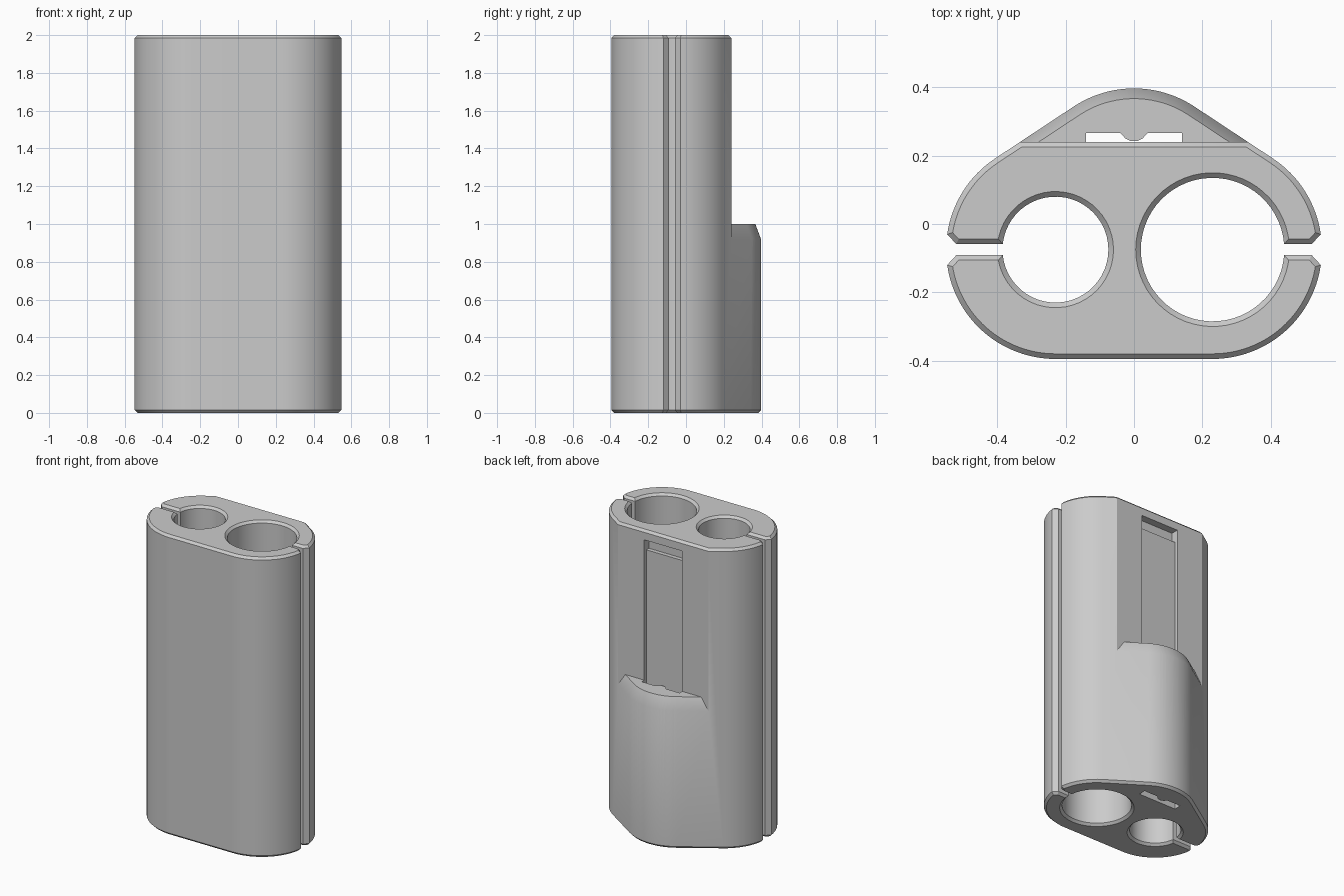
import bpy, bmesh
from math import sin, cos, asin, atan2, pi, radians

if "Cube" in bpy.data.objects:
    bpy.data.objects.remove(bpy.data.objects["Cube"])

HEIGHT, CHAMFER = 2.0, 0.015
CX, CY, BACK_Y = 0.23, -0.075, 0.077   # tube centres and back bulge centre
RADIUS, GAP, LIP = 0.32, 0.016, 0.045  # wall radius, half slit, half slit mouth
FLAT = 0.24                            # flat face on the upper back
TANGENT = atan2(CX, BACK_Y - CY)

grey = bpy.data.materials.new("light_grey")
grey.use_nodes = True
grey.diffuse_color = (0.6, 0.6, 0.6, 1)
grey.node_tree.nodes["Principled BSDF"].inputs["Base Color"].default_value = (0.6, 0.6, 0.6, 1)


def arc(x, y, r, start, end, n):
    return [(x + r * cos(start + (end - start) * i / n),
             y + r * sin(start + (end - start) * i / n)) for i in range(n + 1)]


def back_outline(r, start):
    """Right side, over the back bulge, to the left side."""
    return (arc(CX, CY, r, start, TANGENT, 16)
            + arc(0, BACK_Y, r, TANGENT, pi - TANGENT, 20)
            + arc(-CX, CY, r, pi - TANGENT, pi - start, 16))


def loft(name, rings, chamfer=0):
    """Solid between two matching rings of 3D points."""
    bm = bmesh.new()
    low, high = [[bm.verts.new(p) for p in ring] for ring in rings]
    bm.faces.new(low)
    bm.faces.new(high)
    n = len(low)
    for i in range(n):
        j = (i + 1) % n
        bm.faces.new((low[i], low[j], high[j], high[i]))
    bmesh.ops.recalc_face_normals(bm, faces=bm.faces)
    if chamfer:
        rims = [e for e in bm.edges if e.verts[0].co.z == e.verts[1].co.z]
        bmesh.ops.bevel(bm, geom=rims, offset=chamfer, segments=1,
                        affect='EDGES', clamp_overlap=False)
    mesh = bpy.data.meshes.new(name)
    bm.to_mesh(mesh)
    bm.free()
    mesh.materials.append(grey)
    ob = bpy.data.objects.new(name, mesh)
    bpy.context.collection.objects.link(ob)
    return ob


def prism(name, points, z0, z1, chamfer=0):
    return loft(name, [[(x, y, z) for x, y in points] for z in (z0, z1)], chamfer)


def cut(target, cutter):
    mod = target.modifiers.new("cut", 'BOOLEAN')
    mod.operation, mod.solver, mod.object = 'DIFFERENCE', 'EXACT', cutter
    bpy.context.view_layer.objects.active = target
    bpy.ops.object.modifier_apply(modifier=mod.name)
    bpy.data.objects.remove(cutter)


# Body: one outline running round the wall, through both slits and round both holes
mouth = asin(LIP / RADIUS)
small, large = 0.155, 0.21
a, b = asin(GAP / small), asin(GAP / large)
outline = back_outline(RADIUS, mouth)
outline += [(-0.52, CY + GAP)]
outline += arc(-CX, CY, small, pi - a, a - pi, 48)
outline += [(-0.52, CY - GAP)]
outline += arc(-CX, CY, RADIUS, pi + mouth, 1.5 * pi, 24)
outline += arc(CX, CY, RADIUS, 1.5 * pi, 2 * pi - mouth, 24)
outline += [(0.52, CY - GAP)]
outline += arc(CX, CY, large, -b, b - 2 * pi, 56)
outline += [(0.52, CY + GAP)]
body = prism("twin_tube_holder", outline, 0, HEIGHT, CHAMFER)

# Upper back cut: flat face above a ledge with a sloping rim
side = [(FLAT, 0.9), (FLAT, HEIGHT - CHAMFER), (FLAT - CHAMFER, HEIGHT),
        (FLAT - CHAMFER, 2.1), (0.6, 2.1), (0.6, 0.9)]
back_cut = loft("back_cutter", [[(x, y, z) for y, z in side] for x in (-0.7, 0.7)])
taper = loft("ledge_taper", [[(x, y, z) for x, y in back_outline(r, 0)]
                             for r, z in ((0.35, 0.84), (0.29, 1.0))])
cut(back_cut, taper)
cut(body, back_cut)

# Clip slot with a rounded rib along its outer wall
half = [(0.01, 0.243), (0.025, 0.25), (0.04, 0.267), (0.14, 0.267), (0.14, 0.218)]
slot = half + [(-x, y) for x, y in reversed(half)]
cut(body, prism("slot_cutter", slot, -0.1, 1.87))

# Deeper catch pocket at the top of the slot
pocket = [(-0.14, 0.19), (0.14, 0.19), (0.14, 0.3), (-0.14, 0.3)]
cut(body, prism("pocket_cutter", pocket, 1.86, 1.935))

bpy.ops.object.select_all(action='DESELECT')
body.select_set(True)
bpy.context.view_layer.objects.active = body
bpy.ops.object.shade_smooth_by_angle(angle=radians(30))
